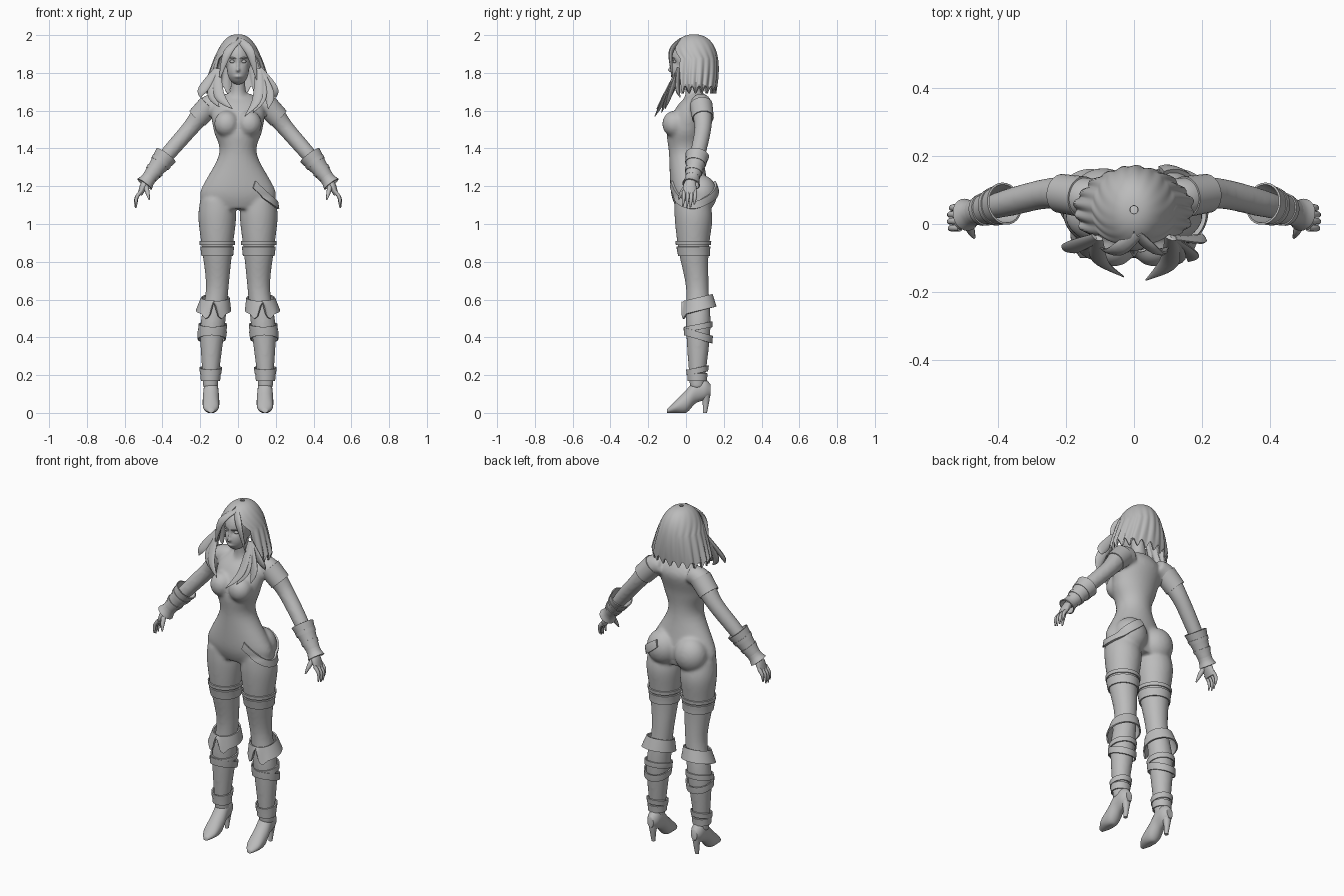
import bpy, bmesh, math
from mathutils import Vector, Matrix

if "Cube" in bpy.data.objects:
    bpy.data.objects.remove(bpy.data.objects["Cube"])

grey = bpy.data.materials.new("plain_grey")
grey.use_nodes = True
grey.diffuse_color = (.5, .5, .5, 1)
grey.node_tree.nodes["Principled BSDF"].inputs["Base Color"].default_value = grey.diffuse_color


def spline(rows, steps=6):
    """Resample rows of numbers along a smooth curve through them."""
    padded = [rows[0], *rows, rows[-1]]
    result = []
    for before, start, end, after in zip(padded, padded[1:], padded[2:], padded[3:]):
        for step in range(steps):
            t = step / steps
            row = []
            for a, b, c, d in zip(before, start, end, after):
                leave, arrive = (c - a) / 2, (d - b) / 2
                ease = t * t * (3 - 2 * t)
                row.append(b + (c - b) * ease + leave * t * (1 - t) ** 2 - arrive * t * t * (1 - t))
            result.append(row)
    return result + [list(rows[-1])]


def skin(bm, rings, closed=True, capped=True):
    """Bridge neighbouring rings of points with faces."""
    grid = [[bm.verts.new(point) for point in ring] for ring in rings]
    count = len(grid[0])
    for low, high in zip(grid, grid[1:]):
        for i in range(count if closed else count - 1):
            j = (i + 1) % count
            bm.faces.new((low[i], low[j], high[j], high[i]))
    if closed and capped:
        bm.faces.new(grid[0])
        bm.faces.new(grid[-1])


def circle(sides):
    return [math.tau * i / sides for i in range(sides)]


def loft(bm, rows, axis=None, sides=32, capped=True, slope=0):
    """Rows are x, y, z, radius and an optional cross radius; without an axis the rings lie level."""
    rows = spline(rows)
    path = [Vector(row[:3]) for row in rows]
    rings = []
    for i, row in enumerate(rows):
        along = Vector((0, 0, 1))
        if axis:
            along = (path[min(i + 1, len(path) - 1)] - path[max(i - 1, 0)]).normalized()
        u = Vector(axis or (0, 1, 0))
        u = (u - along * u.dot(along)).normalized() * row[3]
        v = along.cross(u).normalized() * row[-1]
        ring = [path[i] + u * math.cos(a) + v * math.sin(a) for a in circle(sides)]
        for point in ring:
            point.z += slope * (point.y - path[i].y)
        rings.append(ring)
    skin(bm, rings, capped=capped)


def ball(bm, centre, radii):
    bmesh.ops.create_uvsphere(bm, u_segments=24, v_segments=16, radius=1,
                              matrix=Matrix.Translation(centre) @ Matrix.Diagonal((*radii, 1)))


def make(name, bm, mirror=False, thickness=0, fuse=0, hug=None):
    """Turn a bmesh into a finished, smooth-shaded object."""
    bmesh.ops.recalc_face_normals(bm, faces=bm.faces)
    mesh = bpy.data.meshes.new(name)
    bm.to_mesh(mesh)
    bm.free()
    mesh.materials.append(grey)
    obj = bpy.data.objects.new(name, mesh)
    bpy.context.collection.objects.link(obj)
    if fuse:
        remesh = obj.modifiers.new("Fuse", "REMESH")
        remesh.mode, remesh.voxel_size = "VOXEL", fuse
        soften = obj.modifiers.new("Soften", "SMOOTH")
        soften.factor, soften.iterations = .5, 8
    if hug:
        wrap = obj.modifiers.new("Hug", "SHRINKWRAP")
        wrap.target, wrap.offset, wrap.wrap_mode = hug, .006, "ABOVE_SURFACE"
    if thickness:
        solidify = obj.modifiers.new("Thickness", "SOLIDIFY")
        solidify.thickness, solidify.offset = thickness, 0
    if mirror:
        obj.modifiers.new("Mirror", "MIRROR").use_mirror_merge = False
    bpy.context.view_layer.update()
    depsgraph = bpy.context.evaluated_depsgraph_get()
    baked = bpy.data.meshes.new_from_object(obj.evaluated_get(depsgraph))
    obj.modifiers.clear()
    obj.data = baked
    if not baked.materials:
        baked.materials.append(grey)
    baked.shade_smooth()
    baked.set_sharp_from_angle(angle=math.radians(50))
    return obj


# Body: left limbs and curves, mirrored, then fused with torso and neck
leg = [(.11, .03, 1.13, .09), (.11, .04, 1.03, .1), (.11, .04, .86, .08), (.11, .06, .66, .06),
       (.135, .065, .45, .065), (.145, .06, .2, .044), (.145, .06, .13, .04)]
arm = [(.09, .08, 1.64, .05), (.16, .08, 1.62, .058), (.25, .09, 1.51, .045),
       (.38, .06, 1.36, .04), (.49, .03, 1.22, .025)]
torso = [(0, .03, 1.08, .08, .17), (0, .02, 1.17, .1, .2), (0, 0, 1.37, .09, .1),
         (0, 0, 1.5, .1, .13), (0, .04, 1.62, .09, .14), (0, .06, 1.69, .04, .07)]
bm = bmesh.new()
loft(bm, leg)
loft(bm, arm, axis=(0, 1, 0))
ball(bm, (.09, .08, 1.16), (.095, .085, .1))
ball(bm, (.06, -.06, 1.53), (.066, .066, .07))
copy = bmesh.ops.duplicate(bm, geom=bm.verts[:] + bm.edges[:] + bm.faces[:])["geom"]
bmesh.ops.scale(bm, vec=(-1, 1, 1), verts=[v for v in copy if isinstance(v, bmesh.types.BMVert)])
loft(bm, torso)
loft(bm, [(0, .05, 1.64, .07), (0, .04, 1.7, .042), (0, .03, 1.8, .04)])
body = make("body", bm, fuse=.009)

# Head: skull and jaw fused, then eye sockets, nose and lips pressed in or pulled out
bm = bmesh.new()
ball(bm, (0, .02, 1.88), (.074, .1, .1))
ball(bm, (0, -.015, 1.815), (.058, .066, .077))
head = make("head", bm, fuse=.005)
features = [(.03, 1.86, .011, .017, .012), (0, 1.84, -.01, .007, .02),
            (0, 1.815, -.016, .009, .009), (0, 1.78, -.007, .02, .008)]
for vertex in head.data.vertices:
    spot = vertex.co
    if spot.y < 0:
        spot.y += sum(push * math.exp(-((abs(spot.x) - x) / wide) ** 2 - ((spot.z - z) / tall) ** 2)
                      for x, z, push, wide, tall in features)

bm = bmesh.new()
ball(bm, (.03, -.06, 1.86), (.014, .009, .008))
make("eyes", bm, mirror=True)
bm = bmesh.new()
loft(bm, [(.012, -.08, 1.875, .003), (.03, -.077, 1.88, .004), (.05, -.06, 1.877, .002)],
     axis=(0, 0, 1), sides=8)
make("eyebrows", bm, mirror=True)

# Hair: a ridged shell that parts over the face and ends in a ragged hem
rings = []
for level in range(1, 30):
    fall = (level / 29) ** 2
    width = .17 * fall ** .4
    depth = .125 * math.sin(1.95 * fall ** .45)
    parting = max(0, min(.95, 2.5 * (fall - .05)))
    ring = []
    for i in range(121):
        a = parting + (math.tau - 2 * parting) * i / 120
        wave = math.sin(.75 * i + 3 * fall)
        swell = 1 + fall * (.03 * wave + .015 * math.sin(i / 3))
        ring.append(Vector((width * swell * math.sin(a), .042 - depth * swell * math.cos(a),
                            2 - .29 * fall + .02 * wave * fall ** 4)))
    rings.append(ring)
bm = bmesh.new()
skin(bm, rings, closed=False)
make("hair_shell", bm, thickness=.008)


# Loose locks: each bows outward between its root and its tip
def lock(bm, root, tip, bow, width):
    root, tip = Vector(root), Vector(tip)
    middle = (root + tip) / 2 + Vector(bow)
    loft(bm, [(*root, width * .7, .008), (*middle, width, .01), (*tip, .002, .002)],
         axis=(1, -.3, .1), sides=10)


bm = bmesh.new()
for side in (-1, 1):
    lock(bm, (.01, -.03, 1.975), (side * .1, -.07, 1.76), (side * .01, -.03, .04), .024)
for tip in ((-.03, -.155, 1.61), (.035, -.165, 1.57), (-.2, -.08, 1.67), (.2, -.03, 1.67),
            (-.1, -.11, 1.62), (.08, -.13, 1.59), (.16, -.11, 1.61)):
    side = math.copysign(1, tip[0])
    lock(bm, (side * .11, -.04, 1.82), tip, (side * .03, -.01, -.03), .028)
make("hair_locks", bm)


# Sleeves and wrist guards: open rings placed by fraction and radius between two points
def wrap_arm(bm, start, end, *stations):
    start, end = Vector(start), Vector(end)
    loft(bm, [(*start.lerp(end, part), radius) for part, radius in stations],
         axis=(0, 1, 0), sides=28, capped=False)


bm = bmesh.new()
wrap_arm(bm, (.15, .08, 1.63), (.215, .09, 1.56), (0, .058), (1, .055))
make("sleeves", bm, mirror=True, thickness=.005)
elbow, wrist = (.38, .06, 1.365), (.495, .027, 1.21)
bm = bmesh.new()
wrap_arm(bm, elbow, wrist, (0, .06), (.4, .045), (.75, .036))
wrap_arm(bm, elbow, wrist, (.65, .036), (.85, .036), (1, .045))
wrap_arm(bm, elbow, wrist, (.2, .055), (.3, .052))
wrap_arm(bm, elbow, wrist, (.5, .046), (.6, .043))
make("wrist_guards", bm, mirror=True, thickness=.006)

# Hands: palm, four fingers and a thumb
bm = bmesh.new()
loft(bm, [(.48, .03, 1.235, .024, .02), (.5, .02, 1.2, .035, .02), (.52, .02, 1.155, .036, .012)],
     axis=(0, 1, 0))
for finger, reach in enumerate((.9, 1, .97, .8)):
    y = .02 * finger - .012
    loft(bm, [(.512, y, 1.175, .01), (.512 + .028 * reach, y, 1.175 - .04 * reach, .0095),
              (.512 + .03 * reach, y - .005, 1.175 - .09 * reach, .004)], axis=(0, 1, 0), sides=10)
loft(bm, [(.49, .01, 1.21, .014), (.48, -.02, 1.17, .012), (.47, -.04, 1.13, .004)],
     axis=(0, 1, 0), sides=10)
make("hands", bm, mirror=True)


# Bands wrapped on the legs: top, bottom, stand-off and slope
def band(bm, top, bottom, gap, slope):
    rows = []
    for z in (top, (top + bottom) / 2, bottom):
        x, y, _, radius = min(spline(leg, 24), key=lambda row: abs(row[2] - z))
        rows.append((x, y, z, radius + gap))
    loft(bm, rows, capped=False, slope=slope)


for name, bands in {"thigh_bands": [(.91, .89, .006, 0), (.88, .83, .004, 0)],
                    "boot_straps": [(.47, .44, .007, .2), (.43, .39, .01, -.3)],
                    "ankle_straps": [(.24, .21, .009, .2), (.21, .17, .006, 0)]}.items():
    bm = bmesh.new()
    for settings in bands:
        band(bm, *settings)
    make(name, bm, mirror=True, thickness=.007)

# Flared boot cuffs, notched at the front
bm = bmesh.new()
loft(bm, [(.12, .065, .61, .072), (.13, .068, .54, .09)], sides=64, capped=False, slope=.25)
for vertex in bm.verts:
    turn = abs(math.atan2(vertex.co.x - .128, .065 - vertex.co.y))
    hang = max(0, .59 - vertex.co.z)
    vertex.co.z += hang * (max(0, 1 - 4 * turn) - max(0, 1 - 3 * abs(turn - .5)) / 3)
make("boot_cuffs", bm, mirror=True, thickness=.008)

# High-heeled shoes: rows are y, sole height, upper height, half width
shoe = [(-.1, 0, .02, .015), (-.06, 0, .06, .04), (0, 0, .12, .044),
        (.05, .05, .175, .04), (.1, .07, .18, .036), (.13, .09, .15, .02)]
bm = bmesh.new()
skin(bm, [[Vector((.143 + half * math.cos(a), y,
                   max(0, (sole + upper) / 2 + (upper - sole) / 2 * math.sin(a)))) for a in circle(28)]
          for y, sole, upper, half in spline(shoe)])
loft(bm, [(.143, .1, .11, .03), (.143, .105, .06, .018), (.143, .1, 0, .011)], sides=16)
make("heeled_shoes", bm, mirror=True)

# Curved strap slung around the left hip
rings = []
for i in range(33):
    sweep = i / 16 - 1
    a = 1.6 + 1.15 * sweep
    middle = Vector((.21 * math.sin(a), .03 - .14 * math.cos(a), 1.1 + .11 * sweep ** 2))
    lean = Vector((-.4 * sweep * math.cos(a), -.4 * sweep * math.sin(a), 1))
    rings.append([middle + lean * .02 * k / 3 for k in range(-3, 4)])
bm = bmesh.new()
skin(bm, rings, closed=False)
make("hip_strap", bm, thickness=.012, hug=body)
